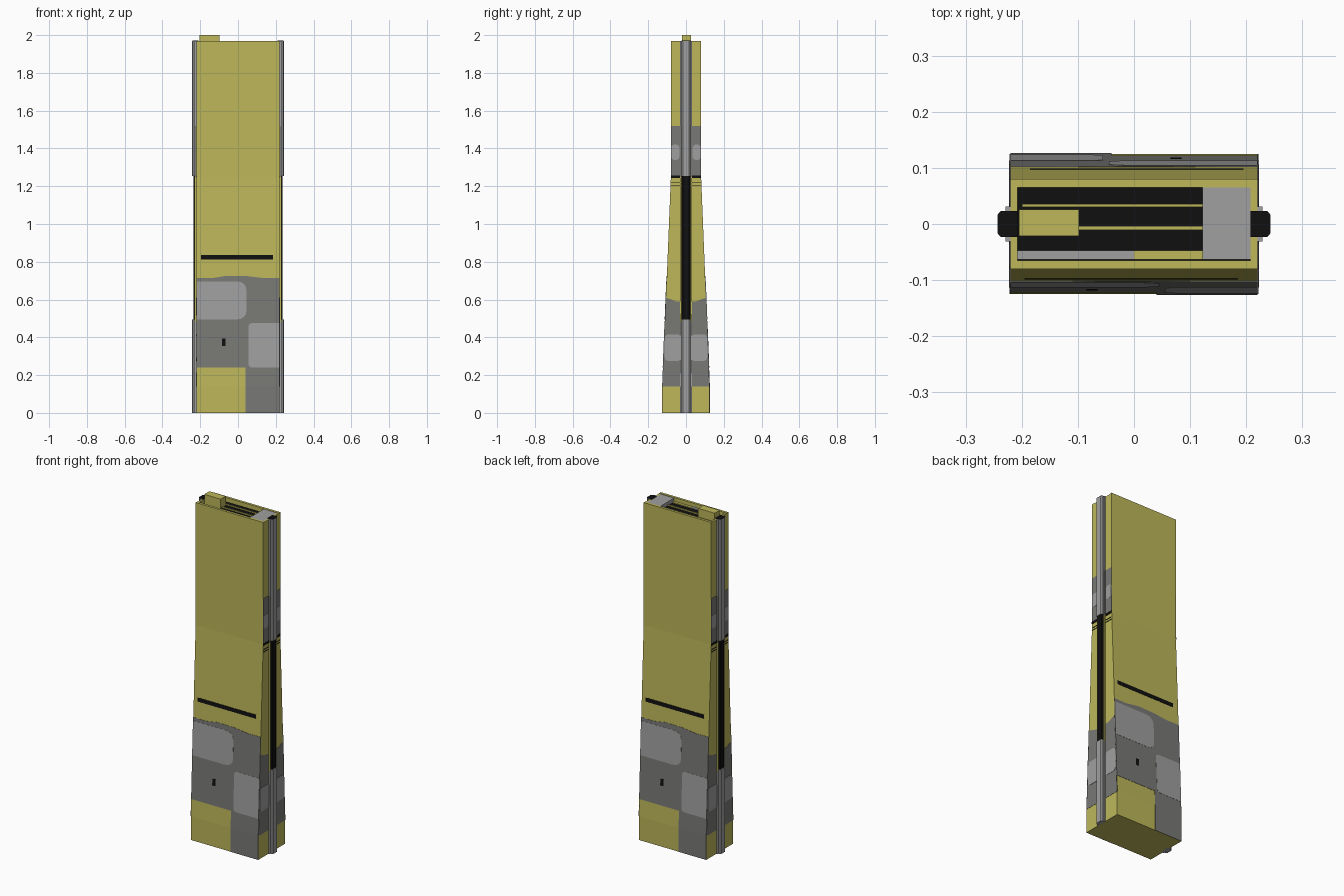
import bpy, bmesh, math
from mathutils import Matrix

if "Cube" in bpy.data.objects:
    bpy.data.objects.remove(bpy.data.objects["Cube"])


def material(name, rgb):
    m = bpy.data.materials.new(name)
    m.diffuse_color = (*rgb, 1)
    m.use_nodes = True
    m.node_tree.nodes["Principled BSDF"].inputs["Base Color"].default_value = m.diffuse_color
    return m


YELLOW = material("faded_yellow", (0.51, 0.475, 0.102))
DARK = material("dark_grey", (0.19, 0.19, 0.18))
LIGHT = material("light_grey", (0.35, 0.35, 0.35))
BLACK = material("black", (0.005, 0.005, 0.005))

HALF_W, TOP = 0.22, 1.97
TURN = Matrix.Rotation(math.pi, 4, 'Z')


def half_depth(z):
    """Half thickness of the body at height z: upright foot, taper, upright top."""
    t = min(max((z - 0.14) / 1.11, 0), 1)
    return 0.125 - 0.045 * t


def finish(bm, name, mat):
    bmesh.ops.recalc_face_normals(bm, faces=bm.faces)
    me = bpy.data.meshes.new(name)
    bm.to_mesh(me)
    bm.free()
    me.materials.append(mat)
    ob = bpy.data.objects.new(name, me)
    bpy.context.collection.objects.link(ob)
    return ob


def turned_copy(ob):
    """The model repeats itself after half a turn about z."""
    other = ob.copy()
    other.name = ob.name + "_opposite"
    other.matrix_world = TURN
    bpy.context.collection.objects.link(other)


def prism(name, points, offset, mat):
    bm = bmesh.new()
    low = [bm.verts.new(p) for p in points]
    high = [bm.verts.new([a + b for a, b in zip(p, offset)]) for p in points]
    n = len(points)
    bm.faces.new(low)
    bm.faces.new(high)
    for i in range(n):
        bm.faces.new((low[i], low[(i + 1) % n], high[(i + 1) % n], high[i]))
    return finish(bm, name, mat)


def box(name, x0, x1, y0, y1, z0, z1, mat):
    pts = [(x0, y0, z0), (x1, y0, z0), (x1, y1, z0), (x0, y1, z0)]
    return prism(name, pts, (0, 0, z1 - z0), mat)


def plate(name, outline, mat, face, thick=0.003):
    """Thin painted patch laid on the sloping front or on the flat side."""
    bm = bmesh.new()
    bm.faces.new([bm.verts.new((u, 0, z)) for u, z in outline])
    bmesh.ops.bisect_plane(bm, geom=bm.verts[:] + bm.edges[:] + bm.faces[:],
                           plane_co=(0, 0, 0.14), plane_no=(0, 0, 1))
    for v in bm.verts:
        u, _, z = v.co
        v.co = (u, -half_depth(z), z) if face == 'front' else (HALF_W, u, z)
    ob = finish(bm, name, mat)
    mod = ob.modifiers.new("thickness", 'SOLIDIFY')
    mod.thickness, mod.offset = thick, 0
    turned_copy(ob)


def rect(u0, u1, z0, z1, radii=(0, 0, 0, 0)):
    """Rectangle with a radius per corner, from lower left anticlockwise."""
    out = []
    corners = [(u0, z0, 1, 1), (u1, z0, -1, 1), (u1, z1, -1, -1), (u0, z1, 1, -1)]
    for i, ((u, z, su, sz), r) in enumerate(zip(corners, radii)):
        if not r:
            out.append((u, z))
            continue
        for k in range(5):
            a = math.pi + i * math.pi / 2 + k * math.pi / 8
            out.append((u + su * r + r * math.cos(a), z + sz * r + r * math.sin(a)))
    return out


# Body: tapered slab with a trench along its top
half = [(0.125, 0), (0.125, 0.14), (0.08, 1.25), (0.08, TOP), (0.065, TOP), (0.065, 1.94)]
profile = half + [(-y, z) for y, z in reversed(half)]
prism("body", [(-HALF_W, y, z) for y, z in profile], (2 * HALF_W, 0, 0), YELLOW)

# Trench: end walls, dark floor, blocks and strips
for s in (-1, 1):
    x0, x1 = sorted((s * 0.208, s * HALF_W))
    box("trench_end", x0, x1, -0.066, 0.066, 1.935, TOP - 0.002, YELLOW)
box("trench_floor", -0.208, 0.208, -0.065, 0.065, 1.938, 1.945, BLACK)
box("grey_block", 0.122, 0.208, -0.063, 0.066, 1.94, 1.968, LIGHT)
box("top_lug", -0.205, -0.098, -0.021, 0.026, 1.94, 2.0, YELLOW)
box("trench_strip_rear", -0.2, 0.122, 0.03, 0.036, 1.94, 1.952, YELLOW)
box("trench_strip_middle", -0.1, 0.122, -0.011, -0.004, 1.94, 1.952, YELLOW)
box("trench_strip_grey", -0.208, 0.0, -0.063, -0.047, 1.94, 1.95, LIGHT)
box("trench_strip_front", 0.0, 0.122, -0.063, -0.047, 1.94, 1.95, YELLOW)

# Front and back patches
plate("front_dark_patch", [(-0.22, 0.24), (0.04, 0.24), (0.04, 0), (0.22, 0), (0.22, 0.715),
                           (0.14, 0.713), (0.05, 0.724), (-0.06, 0.726), (-0.14, 0.713),
                           (-0.22, 0.715)], DARK, 'front')
plate("front_upper_light_patch", rect(-0.22, 0.045, 0.495, 0.695, (0, 0.045, 0.045, 0)),
      LIGHT, 'front', 0.005)
plate("front_lower_light_patch", rect(0.055, 0.22, 0.24, 0.475, (0.02, 0, 0, 0.02)),
      LIGHT, 'front', 0.005)
plate("front_slot", rect(-0.195, 0.185, 0.812, 0.835), BLACK, 'front')
plate("front_mark", rect(-0.085, -0.065, 0.355, 0.395), BLACK, 'front', 0.005)

# Side patches
d = half_depth
plate("side_dark_patch", [(-d(0.14), 0.14), (d(0.14), 0.14), (d(0.61), 0.61), (0.05, 0.59),
                          (-0.05, 0.59), (-d(0.61), 0.61)], DARK, 'side')
plate("side_upper_dark_patch", rect(-0.08, 0.08, 1.255, 1.52), DARK, 'side')
plate("side_seam", rect(-0.08, 0.08, 1.243, 1.257), BLACK, 'side', 0.005)
for z in (1.203, 1.217):
    plate("side_thin_line", rect(-0.08, 0.08, z, z + 0.004), BLACK, 'side')
for s in (-1, 1):
    u0, u1 = sorted((s * 0.025, s * 0.113))
    plate("side_light_patch", rect(u0, u1, 0.275, 0.415, (0.02,) * 4), LIGHT, 'side', 0.005)
    u0, u1 = sorted((s * 0.035, s * 0.079))
    plate("side_upper_light_patch", rect(u0, u1, 1.34, 1.42, (0.015,) * 4), LIGHT, 'side', 0.005)

# Rails on both sides: wide flange, raised core with chamfered edges, dark middle channel
for z0, z1, mat in ((0, 0.485, LIGHT), (0.485, 1.25, YELLOW), (1.25, 1.52, DARK), (1.52, TOP, LIGHT)):
    turned_copy(box("rail_flange", HALF_W, 0.229, -0.031, 0.031, z0, z1, mat))
for name, z0, z1, x1, mat in (("rail_core_lower", 0, 0.495, 0.243, LIGHT),
                              ("rail_channel", 0.495, 1.255, 0.236, BLACK),
                              ("rail_core_upper", 1.255, TOP, 0.243, LIGHT),
                              ("rail_top_cap", TOP, TOP + 0.002, 0.242, BLACK)):
    side = [(HALF_W - 0.012, 0.023), (x1 - 0.005, 0.023), (x1, 0.017)]
    pts = [(x, y, z0) for x, y in side] + [(x, -y, z0) for x, y in reversed(side)]
    turned_copy(prism(name, pts, (0, 0, z1 - z0), mat))
